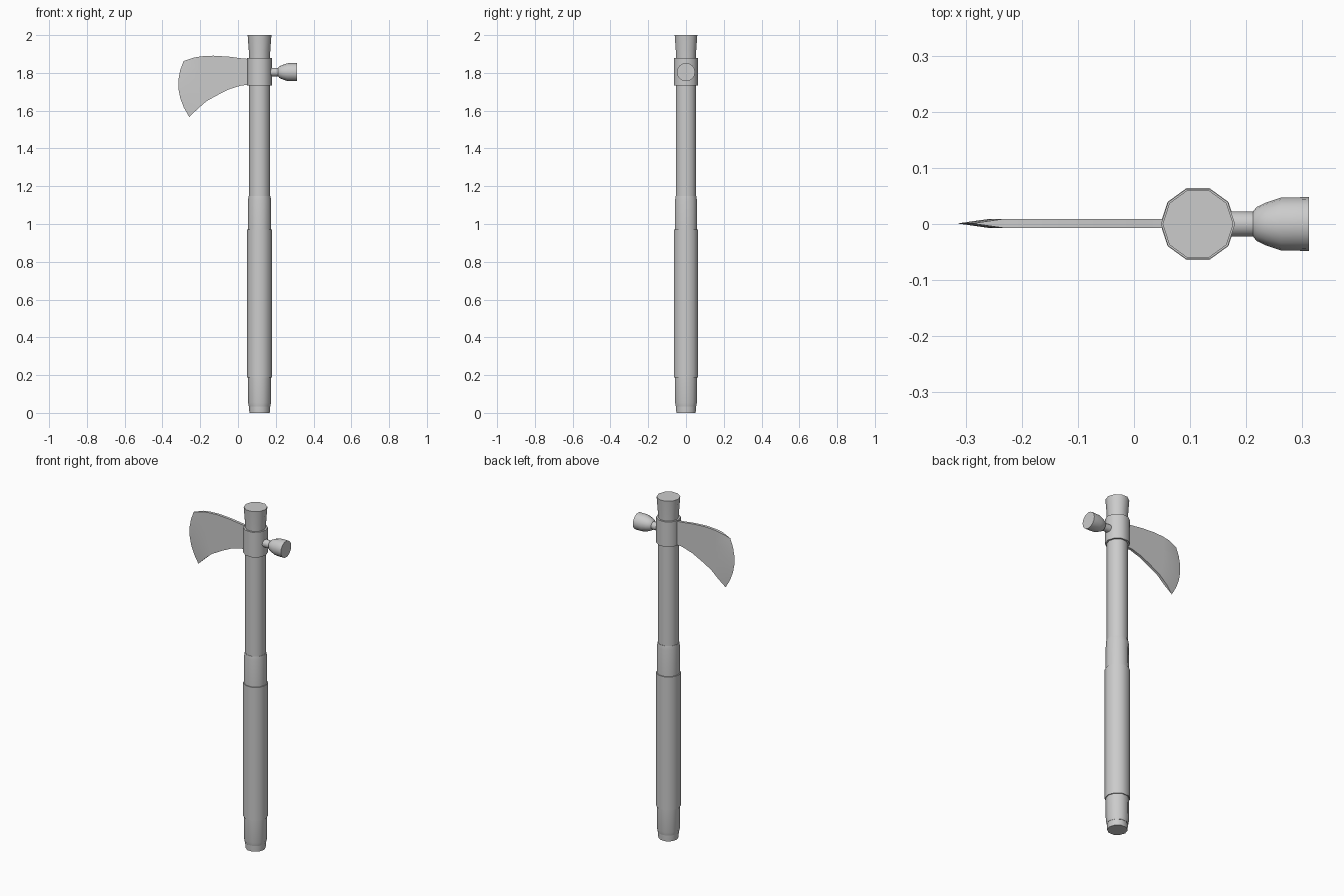
import bpy, bmesh, math
from mathutils import Matrix, Vector

if "Cube" in bpy.data.objects:
    bpy.data.objects.remove(bpy.data.objects["Cube"])

CX = 0.114  # handle axis


def finish(name, bm, angle=40):
    bmesh.ops.recalc_face_normals(bm, faces=bm.faces)
    me = bpy.data.meshes.new(name)
    bm.to_mesh(me)
    bm.free()
    ob = bpy.data.objects.new(name, me)
    bpy.context.collection.objects.link(ob)
    bpy.ops.object.select_all(action='DESELECT')
    ob.select_set(True)
    bpy.context.view_layer.objects.active = ob
    bpy.ops.object.shade_smooth_by_angle(angle=math.radians(angle))
    return ob


def turned(name, profile, sides, matrix):
    """Capped solid of revolution from (radius, height) pairs."""
    bm = bmesh.new()
    rings = []
    for r, h in profile:
        rings.append([bm.verts.new(matrix @ Vector((
            r * math.cos(2 * math.pi * i / sides),
            r * math.sin(2 * math.pi * i / sides), h))) for i in range(sides)])
    for a, b in zip(rings, rings[1:]):
        for i in range(sides):
            j = (i + 1) % sides
            bm.faces.new((a[i], a[j], b[j], b[i]))
    bm.faces.new(rings[0])
    bm.faces.new(rings[-1])
    return finish(name, bm)


# Ten-sided handle parts stacked along z
axis = Matrix.Translation((CX, 0, 0))
handle_parts = {
    "shaft": [(0.054, 0.0), (0.056, 0.05), (0.056, 1.2), (0.056, 1.75)],
    "end_cap": [(0.057, 0.035), (0.061, 0.055), (0.062, 0.19)],
    "grip": [(0.067, 0.188), (0.067, 0.97)],
    "ferrule": [(0.062, 0.96), (0.061, 1.125), (0.058, 1.147)],
    "head_collar": [(0.066, 1.733), (0.066, 1.88)],
    "top_flare": [(0.055, 1.87), (0.057, 1.92), (0.063, 2.0)],
}
for part, profile in handle_parts.items():
    turned(part, profile, 10, axis)

# Hammer poll pointing along +x
poll_axis = Matrix.Translation((0, 0, 1.804)) @ Matrix.Rotation(math.pi / 2, 4, 'Y')
turned("hammer_poll", [(0.023, 0.14), (0.022, 0.212), (0.030, 0.218),
                       (0.038, 0.235), (0.047, 0.262), (0.048, 0.312)],
       16, poll_axis)

# Blade: stations of (bottom x, bottom z, top x, top z, bulge, half thickness)
stations = [
    (0.08, 1.737, 0.08, 1.872, 0.0, 0.008),
    (0.02, 1.734, 0.02, 1.877, 0.0, 0.008),
    (-0.045, 1.714, -0.05, 1.886, 0.0, 0.008),
    (-0.10, 1.687, -0.13, 1.891, 0.005, 0.008),
    (-0.167, 1.65, -0.19, 1.888, 0.015, 0.008),
    (-0.215, 1.608, -0.232, 1.881, 0.035, 0.008),
    (-0.258, 1.566, -0.288, 1.863, 0.042, 0.0),
]
STEPS = 6
bm = bmesh.new()
sides = []
for sign in (-1, 1):
    grid = []
    for bx, bz, tx, tz, bulge, thick in stations:
        col = []
        for k in range(STEPS + 1):
            t = k / STEPS
            col.append(bm.verts.new((bx + (tx - bx) * t - bulge * 4 * t * (1 - t),
                                     sign * thick + 0.001, bz + (tz - bz) * t)))
        grid.append(col)
    for a, b in zip(grid, grid[1:]):
        for k in range(STEPS):
            bm.faces.new((a[k], a[k + 1], b[k + 1], b[k]))
    sides.append(grid)
front, back = sides
for i in range(len(stations) - 1):      # top and bottom rims
    for k in (0, STEPS):
        bm.faces.new((front[i][k], front[i + 1][k], back[i + 1][k], back[i][k]))
for k in range(STEPS):                  # end hidden in the collar
    bm.faces.new((front[0][k], front[0][k + 1], back[0][k + 1], back[0][k]))
bmesh.ops.remove_doubles(bm, verts=bm.verts, dist=0.0001)
finish("axe_blade", bm, 30)
